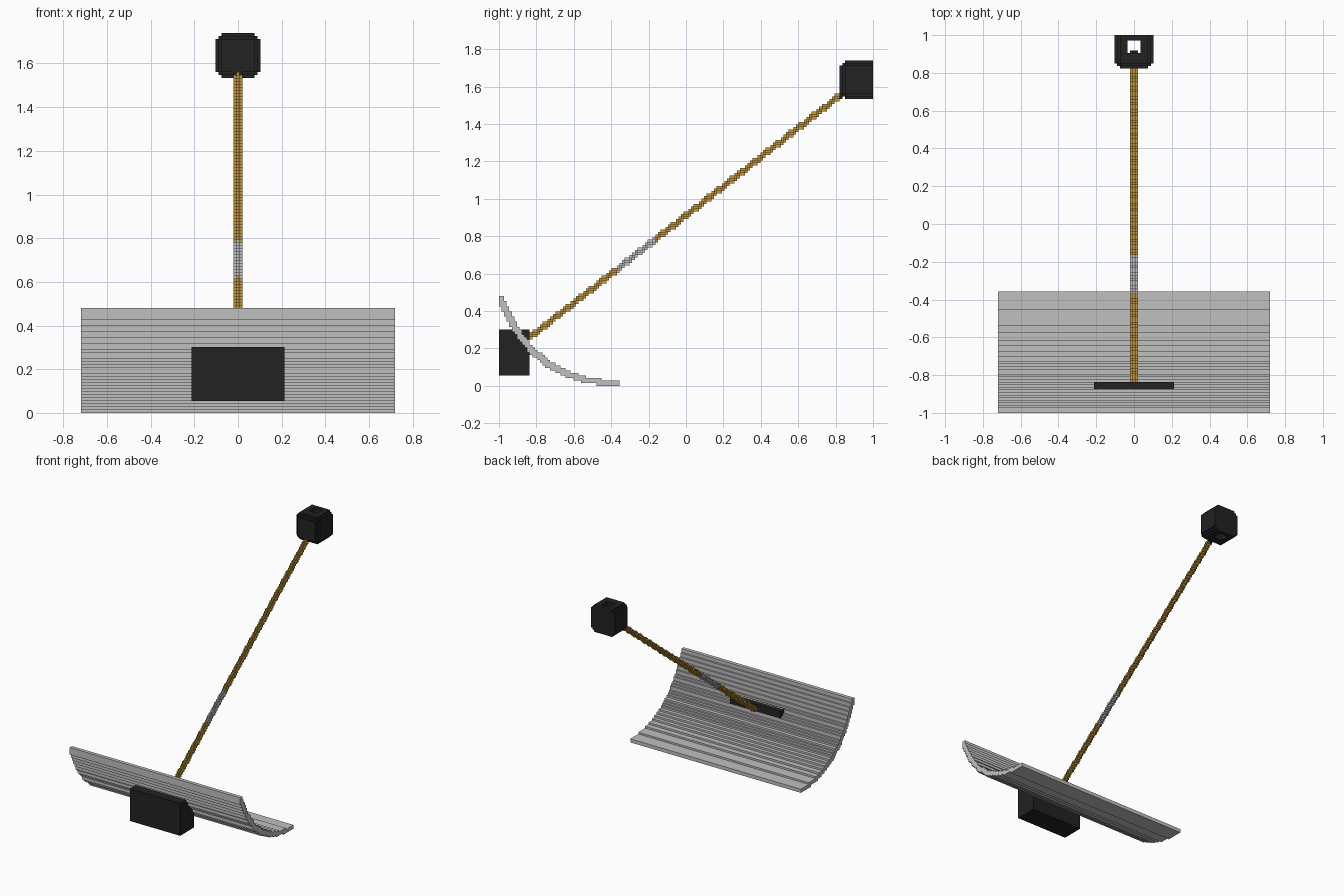
import bpy, bmesh, math
from mathutils import Vector

if "Cube" in bpy.data.objects:
    bpy.data.objects.remove(bpy.data.objects["Cube"], do_unlink=True)

V = 2 / 146          # edge length of one block


def material(name, rgb):
    """Flat material from 0-255 display values."""
    lin = [((c / 255 + 0.055) / 1.055) ** 2.4 for c in rgb] + [1]
    m = bpy.data.materials.new(name)
    m.use_nodes = True
    m.diffuse_color = lin
    m.node_tree.nodes["Principled BSDF"].inputs["Base Color"].default_value = lin
    return m


grey = material("blade_grey", (192, 192, 192))
steel = material("ferrule_steel", (194, 194, 198))
wood = material("golden_wood", (196, 150, 58))
black = material("black_rubber", (34, 34, 34))

DIRS = [(1, 0, 0), (-1, 0, 0), (0, 1, 0), (0, -1, 0), (0, 0, 1), (0, 0, -1)]


def blocks(name, cells, mat, width=V):
    """Stepped solid from block cells (i, j, k), outer faces only."""
    size = Vector((width, V, V))
    bm = bmesh.new()
    for c in cells:
        mid = Vector((c[0] * width, (c[1] + 0.5) * V - 1, (c[2] + 0.5) * V))
        for d in DIRS:
            if tuple(a + b for a, b in zip(c, d)) in cells:
                continue
            n = Vector(d)
            u = Vector((d[1], d[2], d[0]))
            w = n.cross(u)
            corners = [n + u + w, n - u + w, n - u - w, n + u - w]
            bm.faces.new([bm.verts.new(mid + p * size / 2) for p in corners])
    bmesh.ops.remove_doubles(bm, verts=bm.verts[:], dist=V / 100)
    bmesh.ops.recalc_face_normals(bm, faces=bm.faces[:])
    mesh = bpy.data.meshes.new(name)
    bm.to_mesh(mesh)
    bm.free()
    mesh.materials.append(mat)
    ob = bpy.data.objects.new(name, mesh)
    bpy.context.collection.objects.link(ob)
    return ob


# Curved blade: stepped curve two blocks thick, extended sideways
p0, p1, p2 = Vector((-0.995, 0.46)), Vector((-0.828, 0.009)), Vector((-0.381, 0.009))
blade = set()
for s in range(1001):
    t = s / 1000
    p = p0 * (1 - t) ** 2 + p1 * 2 * t * (1 - t) + p2 * t * t
    j, k = math.floor((p.x + 1) / V), math.floor(p.y / V)
    blade |= {(0, j + a, k + b) for a in (0, 1) for b in (0, 1)}
blocks("blade", blade, grey, width=105 * V)

# Mounting block through the blade
bpy.ops.mesh.primitive_cube_add(size=1, location=(0, -1 + 6 * V, 13 * V))
mount = bpy.context.object
mount.name = "mounting_block"
mount.scale = (31 * V, 12 * V, 18 * V)
bpy.ops.object.transform_apply(location=False, rotation=False, scale=True)
mount.data.materials.append(black)


# Sloping shaft: a small cross-shaped brush swept along a line
def shaft(name, j0, j1, mat):
    cells = set()
    for j in range(j0, j1):
        y = (j + 0.5) * V - 1
        c = (0, j, math.floor((0.91 + 0.78 * y) / V))
        cells |= {c} | {tuple(a + b for a, b in zip(c, d)) for d in DIRS}
    # leave the end rows to the neighbouring section
    cells = {c for c in cells if j0 <= c[1] < j1}
    blocks(name, cells, mat)


shaft("lower_shaft", 12, 46, wood)
shaft("ferrule", 46, 61, steel)
shaft("upper_shaft", 61, 133, wood)
shaft("shaft_tip", 133, 140, black)

# Rounded grip with a vertical hole, cut flat at the back
grip = set()
for i in range(-7, 8):
    for j in range(-7, 6):
        for k in range(-7, 8):
            a, b, c = abs(i), abs(j), abs(k)
            rounded = max(a + b, b + c, a + c) <= 12 and a + b + c <= 17
            hole = a <= 2 and -1 <= j <= 3
            if rounded and not hole:
                grip.add((i, j + 140, k + 119))
blocks("grip", grip, black)
